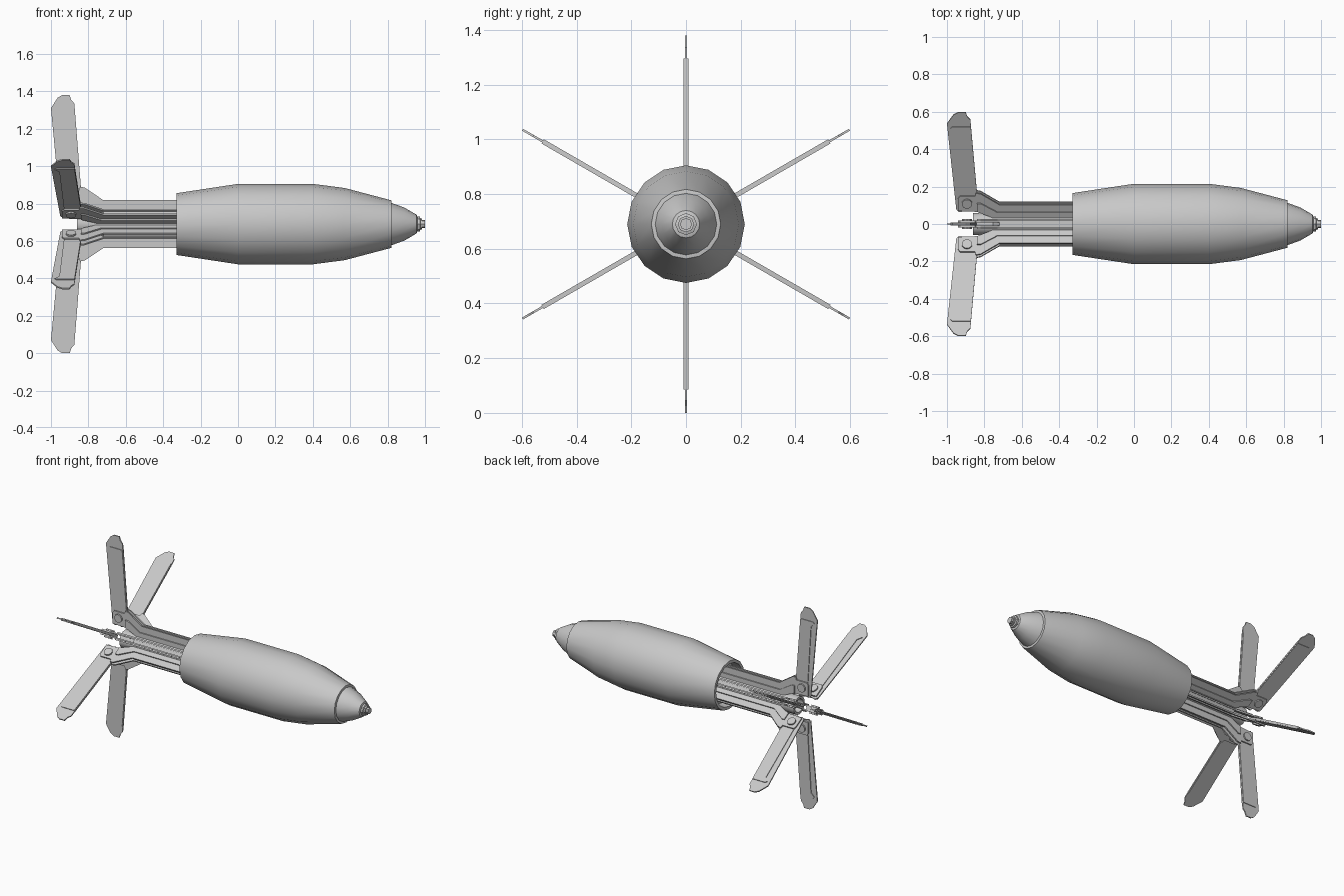
import bpy, bmesh, math
from mathutils import Matrix

cube = bpy.data.objects.get("Cube")
if cube:
    bpy.data.objects.remove(cube, do_unlink=True)

AXIS_Z = 0.69

metal = bpy.data.materials.new("grey metal")
metal.use_nodes = True
metal.diffuse_color = (0.58, 0.58, 0.58, 1)
metal.node_tree.nodes["Principled BSDF"].inputs["Base Color"].default_value = (0.58, 0.58, 0.58, 1)


def finish(name, bm, smooth=False):
    """Turn a bmesh into an object sitting on the long axis."""
    bmesh.ops.recalc_face_normals(bm, faces=bm.faces)
    mesh = bpy.data.meshes.new(name)
    bm.to_mesh(mesh)
    bm.free()
    mesh.materials.append(metal)
    obj = bpy.data.objects.new(name, mesh)
    obj.location.z = AXIS_Z
    bpy.context.collection.objects.link(obj)
    if smooth:
        bpy.ops.object.select_all(action="DESELECT")
        obj.select_set(True)
        bpy.context.view_layer.objects.active = obj
        bpy.ops.object.shade_smooth_by_angle(angle=math.radians(30))
    return obj


def lathe(name, profile, sides, smooth=True):
    """Spin (x, radius) points around the x axis, capping both ends."""
    bm = bmesh.new()
    rings = []
    for x, r in profile:
        angles = [2 * math.pi * i / sides for i in range(sides)]
        rings.append([bm.verts.new((x, r * math.sin(a), r * math.cos(a))) for a in angles])
    for a, b in zip(rings, rings[1:]):
        for i in range(sides):
            j = (i + 1) % sides
            bm.faces.new((a[i], a[j], b[j], b[i]))
    bm.faces.new(rings[0])
    bm.faces.new(rings[-1])
    return finish(name, bm, smooth)


def slab(bm, outline, y0, y1):
    """Extrude an (x, radius) outline from y0 to y1."""
    face = bm.faces.new([bm.verts.new((x, y0, r)) for x, r in outline])
    ext = bmesh.ops.extrude_face_region(bm, geom=[face])
    moved = [g for g in ext["geom"] if isinstance(g, bmesh.types.BMVert)]
    bmesh.ops.translate(bm, verts=moved, vec=(0, y1 - y0, 0))


def around(name, build):
    """Repeat a part six times around the long axis."""
    for i in range(6):
        bm = bmesh.new()
        build(bm)
        obj = finish(f"{name}_{i + 1}", bm)
        obj.rotation_euler.x = math.radians(60 * i)


# Shell with a recessed rear and a stepped nose
lathe("body", [(-0.27, 0.14), (-0.33, 0.145), (-0.33, 0.165), (0, 0.215), (0.4, 0.215),
               (0.57, 0.193), (0.82, 0.127), (0.822, 0.116)], 16)
lathe("nose_cone", [(0.81, 0.117), (0.89, 0.088), (0.955, 0.05), (0.96, 0.035)], 16)
lathe("nose_collar", [(0.95, 0.04), (0.972, 0.04), (0.975, 0.03), (0.985, 0.03)], 8, False)
lathe("nose_tip", [(0.97, 0.022), (1.0, 0.022)], 8, False)

# Tail tube, open at the rear
lathe("tail_tube", [(-0.76, 0.042), (-0.86, 0.045), (-0.86, 0.06), (-0.27, 0.06)], 16)

# Arm outlines in (x, radius)
ARM = [(-0.27, 0.05), (-0.27, 0.128), (-0.72, 0.128), (-0.82, 0.195), (-0.845, 0.2),
       (-0.85, 0.18), (-0.93, 0.18), (-0.94, 0.165), (-0.94, 0.09), (-0.83, 0.085), (-0.74, 0.05)]
FLANGE = [(-0.27, 0.05), (-0.27, 0.085), (-0.73, 0.085), (-0.82, 0.14), (-0.84, 0.14),
          (-0.84, 0.09), (-0.75, 0.05)]
BLADE = [(-0.95, 0.09), (-1.0, 0.62), (-0.965, 0.675), (-0.94, 0.69), (-0.9, 0.69),
         (-0.892, 0.665), (-0.875, 0.645), (-0.84, 0.2), (-0.86, 0.09), (-0.935, 0.075)]
CORE = [(-0.925, 0.09), (-0.955, 0.57), (-0.98, 0.595), (-0.97, 0.605), (-0.874, 0.605),
        (-0.842, 0.2), (-0.86, 0.09)]


def build_arm(bm):
    for side in (-1, 1):
        slab(bm, ARM, side * 0.009, side * 0.018)
    slab(bm, FLANGE, 0.009, 0.026)
    slab(bm, FLANGE, -0.026, -0.009)
    # web filling the gap ahead of the hinge
    slab(bm, [(-0.27, 0.05), (-0.27, 0.12), (-0.72, 0.12), (-0.76, 0.05)], -0.009, 0.009)


def build_fin(bm):
    slab(bm, BLADE, -0.004, 0.004)
    slab(bm, CORE, -0.0088, 0.0088)


def build_bolt(bm):
    place = Matrix.Translation((-0.893, 0, 0.138)) @ Matrix.Rotation(math.pi / 2, 4, "X")
    bmesh.ops.create_cone(bm, cap_ends=True, segments=10, radius1=0.028, radius2=0.028,
                          depth=0.056, matrix=place)


around("hinge_arm", build_arm)
around("tail_fin", build_fin)
around("hinge_bolt", build_bolt)
